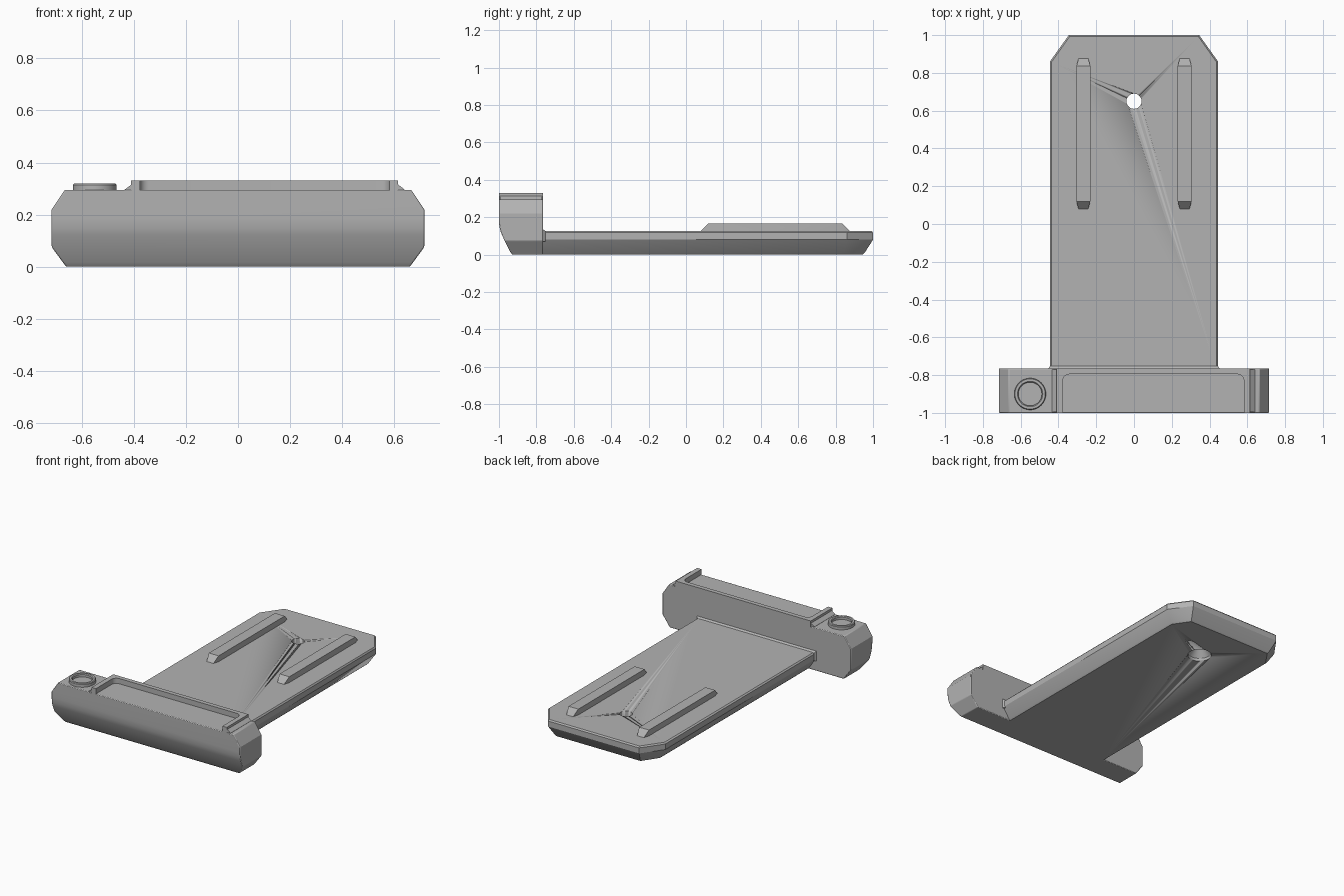
import bpy, bmesh, math
from mathutils import Vector

if "Cube" in bpy.data.objects:
    bpy.data.objects.remove(bpy.data.objects["Cube"])

grey = bpy.data.materials.new("plain grey")
grey.use_nodes = True
COLOUR = (0.45, 0.45, 0.45, 1)
grey.diffuse_color = COLOUR
shader = grey.node_tree.nodes["Principled BSDF"]
shader.inputs["Base Color"].default_value = COLOUR
shader.inputs["Roughness"].default_value = 0.6


def finish(bm, name, bevel=0, angle=30):
    """Turn a bmesh into a named, shaded object."""
    bmesh.ops.recalc_face_normals(bm, faces=bm.faces)
    mesh = bpy.data.meshes.new(name)
    bm.to_mesh(mesh)
    bm.free()
    mesh.materials.append(grey)
    obj = bpy.data.objects.new(name, mesh)
    bpy.context.collection.objects.link(obj)
    bpy.ops.object.select_all(action="DESELECT")
    obj.select_set(True)
    bpy.context.view_layer.objects.active = obj
    if bevel:
        mod = obj.modifiers.new("soft edges", "BEVEL")
        mod.width, mod.segments = bevel, 2
        mod.limit_method, mod.angle_limit = "ANGLE", math.radians(35)
    bpy.ops.object.shade_smooth_by_angle(angle=math.radians(angle))
    return obj


def hull(name, points, bevel=0):
    bm = bmesh.new()
    for p in points:
        bm.verts.new(p)
    bmesh.ops.convex_hull(bm, input=bm.verts)
    bmesh.ops.dissolve_limit(bm, angle_limit=0.01, verts=bm.verts, edges=bm.edges)
    return finish(bm, name, bevel)


def prism(points, offset):
    """Polygon of 3D points extruded by an offset."""
    bm = bmesh.new()
    face = bm.faces.new([bm.verts.new(p) for p in points])
    top = bmesh.ops.extrude_face_region(bm, geom=[face])["geom"]
    bmesh.ops.translate(bm, vec=offset, verts=[v for v in top if isinstance(v, bmesh.types.BMVert)])
    return bm


def lathe(name, profile, centre, steps=48):
    bm = bmesh.new()
    verts = [bm.verts.new((centre[0] + r, centre[1], z)) for r, z in profile]
    edges = [bm.edges.new(pair) for pair in zip(verts, verts[1:])]
    bmesh.ops.spin(bm, geom=verts + edges, cent=(*centre, 0), axis=(0, 0, 1),
                   angle=math.tau, steps=steps, use_duplicate=False)
    bmesh.ops.remove_doubles(bm, verts=bm.verts, dist=0.0005)
    return finish(bm, name)


# Cross bar: side profile along x, then its four end corners sliced off
HALF, BACK, TOP = 0.715, -0.765, 0.295
side = [(BACK, 0), (-0.928, 0), (-0.942, 0.018), (-0.968, 0.07), (-0.99, 0.12),
        (-0.998, 0.15), (-1, 0.185), (-1, TOP), (BACK, TOP)]
bm = prism([(-HALF, y, z) for y, z in side], (2 * HALF, 0, 0))
for s in (-1, 1):
    for point, normal in (((s * HALF, 0, 0.075), (s * 0.075, 0, -0.055)),
                          ((s * HALF, 0, 0.22), (s * 0.075, 0, 0.05))):
        geom = bm.verts[:] + bm.edges[:] + bm.faces[:]
        cut = bmesh.ops.bisect_plane(bm, geom=geom, plane_co=point,
                                     plane_no=Vector(normal).normalized(), clear_outer=True)
        rim = [e for e in cut["geom_cut"] if isinstance(e, bmesh.types.BMEdge)]
        bmesh.ops.holes_fill(bm, edges=rim)
finish(bm, "cross_bar", bevel=0.008)

# Raised rim: open at the front, rounded inner corners at the back
X0, X1, WALL, R, HIGH = -0.41, 0.615, 0.033, 0.035, 0.331
outline = [(X0, -1), (X0, BACK), (X1, BACK), (X1, -1), (X1 - WALL, -1)]
for cx, start in ((X1 - WALL - R, 0), (X0 + WALL + R, 90)):
    for i in range(7):
        a = math.radians(start + 15 * i)
        outline.append((cx + R * math.cos(a), BACK - 0.03 - R + R * math.sin(a)))
outline.append((X0 + WALL, -1))
finish(prism([(x, y, TOP - 0.01) for x, y in outline], (0, 0, HIGH - TOP + 0.01)), "tray_rim")

# Sloped feet at both ends of the rim
for x, s, label in ((X0, -1, "right"), (X1, 1, "left")):
    hull(label + "_rim_foot", [(x + dx * s, y, z) for y in (-0.995, BACK - 0.004)
         for dx, z in ((-0.01, TOP - 0.005), (0.025, TOP - 0.005), (0.025, TOP + 0.001),
                       (0.008, TOP + 0.006), (0, TOP + 0.02), (-0.01, TOP + 0.02))])

# Round socket on the right end of the bar
lathe("round_socket", [(0.084, TOP - 0.01), (0.084, 0.314), (0.08, 0.319), (0.067, 0.319),
                       (0.062, 0.314), (0.062, 0.298), (0, 0.298)], (-0.55, -0.9))


# Base plate: stacked outlines with clipped back corners and a tapered underside
def plate_outline(inset, z):
    w, end = 0.445 - inset, 1 - inset
    return [(s * x, y, z) for s in (-1, 1)
            for x, y in ((w, -0.775), (w, 0.86 - inset * 0.4), (0.345 - inset * 0.5, end))]


plate = hull("base_plate", plate_outline(0.055, 0) + plate_outline(0.045, 0.01)
             + plate_outline(0, 0.08) + plate_outline(0, 0.118) + plate_outline(0.008, 0.127))

# Countersunk hole through the plate
cutter = lathe("hole_cutter", [(0, -0.02), (0.075, -0.02), (0.075, 0.02), (0.04, 0.065),
                               (0.04, 0.2), (0, 0.2)], (0, 0.65))
cutter.hide_render = True
mod = plate.modifiers.new("hole", "BOOLEAN")
mod.operation, mod.object, mod.solver = "DIFFERENCE", cutter, "EXACT"
bpy.context.view_layer.objects.active = plate
bpy.ops.object.modifier_apply(modifier=mod.name)
bpy.data.objects.remove(cutter)

# Small collar where the plate meets the bar
hull("plate_collar", [(s * (0.444 + g), y, z) for s in (-1, 1)
     for g, y, top in ((0.012, BACK - 0.003, 0.138), (0.004, BACK + 0.006, 0.13), (0, BACK + 0.014, 0.126))
     for z in (0.07, top)])

# Two guide rails with sloped, narrowed ends
for s, label in ((-1, "right"), (1, "left")):
    points = []
    for t in (-1, 1):
        for w in (-1, 1):
            x, y = s * 0.268 + w * 0.037, 0.478 + t * 0.358
            points += [(x, y, 0.12), (x, y, 0.167),
                       (s * 0.268 + w * 0.025, 0.478 + t * 0.4, 0.125),
                       (s * 0.268 + w * 0.025, 0.478 + t * 0.4, 0.12)]
    hull(label + "_guide_rail", points)
